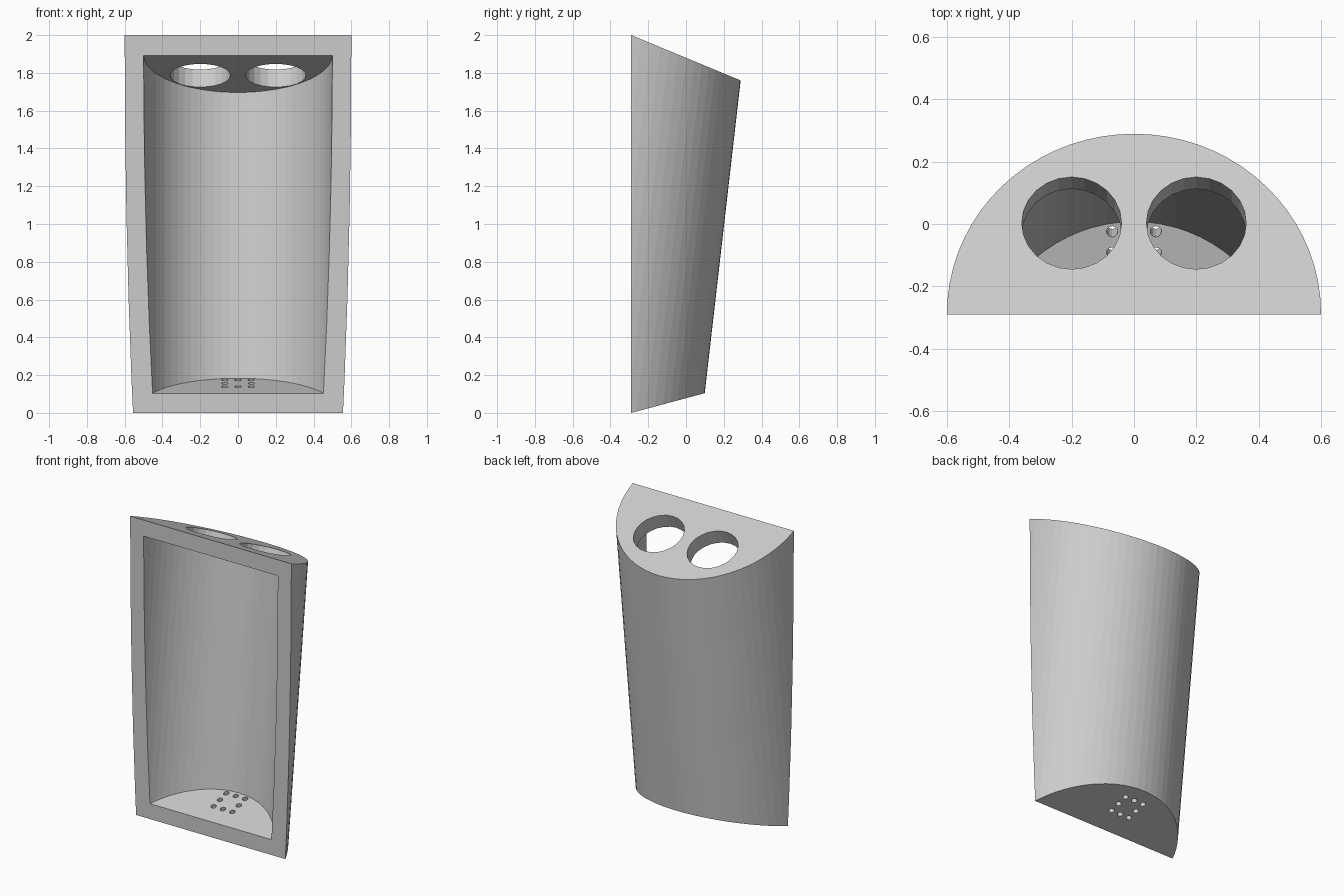
import bpy, bmesh, math
from mathutils import Matrix, Vector

cube = bpy.data.objects.get("Cube")
if cube:
    bpy.data.objects.remove(cube, do_unlink=True)

FRONT = -0.29                    # y of the flat front face
LEAN = math.radians(6.55)        # backward lean of the round shell
TOP = math.radians(22.5)         # slope of the lid
BASE = math.radians(15)          # slope of the floor
WALL = 0.1

grey = bpy.data.materials.new("light grey")
grey.use_nodes = True
colour = (0.6, 0.6, 0.6, 1)
grey.diffuse_color = colour
grey.node_tree.nodes["Principled BSDF"].inputs["Base Color"].default_value = colour


def finish(bm, name):
    bmesh.ops.recalc_face_normals(bm, faces=bm.faces)
    mesh = bpy.data.meshes.new(name)
    bm.to_mesh(mesh)
    bm.free()
    mesh.materials.append(grey)
    obj = bpy.data.objects.new(name, mesh)
    bpy.context.collection.objects.link(obj)
    return obj


def cylinder(bm, radius, depth, sides, centre, tilt):
    bmesh.ops.create_cone(
        bm, cap_ends=True, segments=sides, radius1=radius, radius2=radius, depth=depth,
        matrix=Matrix.Translation(centre) @ Matrix.Rotation(tilt, 4, 'X'))


def leaning_shell(name, radius, front, inset):
    """Leaning cylinder trimmed by the front, lid and floor planes."""
    bm = bmesh.new()
    cylinder(bm, radius, 4, 72, (0, -0.287 - math.tan(LEAN), 1), -LEAN)
    up = Vector((0, math.sin(TOP), math.cos(TOP)))
    down = Vector((0, math.sin(BASE), -math.cos(BASE)))
    planes = [(Vector((0, front, 0)), Vector((0, -1, 0))),
              (Vector((0, FRONT, 2)) - up * inset, up),
              (Vector((0, FRONT, 0)) - down * inset, down)]
    for point, normal in planes:
        cut = bmesh.ops.bisect_plane(
            bm, geom=bm.verts[:] + bm.edges[:] + bm.faces[:],
            plane_co=point, plane_no=normal, clear_outer=True)
        rim = [e for e in cut["geom_cut"] if isinstance(e, bmesh.types.BMEdge)]
        bmesh.ops.edgeloop_fill(bm, edges=rim)
    return finish(bm, name)


def carve(target, cutter):
    cutter.hide_render = True
    mod = target.modifiers.new("carve", 'BOOLEAN')
    mod.operation = 'DIFFERENCE'
    mod.solver = 'EXACT'
    mod.object = cutter
    bpy.context.view_layer.objects.active = target
    bpy.ops.object.modifier_apply(modifier=mod.name)
    bpy.data.objects.remove(cutter, do_unlink=True)


# Half-round holder body and its open-fronted cavity
holder = leaning_shell("holder_body", 0.6, FRONT, 0)
carve(holder, leaning_shell("cavity_cutter", 0.5, FRONT - 0.06, WALL))

# Two large round openings, square to the lid
bm = bmesh.new()
lid_y = 0.003
lid_z = 2 - math.tan(TOP) * (lid_y - FRONT)
for side in (-1, 1):
    cylinder(bm, 0.16, 0.3, 24, (side * 0.2, lid_y, lid_z), -TOP)
carve(holder, finish(bm, "lid_hole_cutter"))

# Ring of eight drain holes, square to the floor
bm = bmesh.new()
for i in (-1, 0, 1):
    for j in (-1, 0, 1):
        if i or j:
            y = -0.092 + j * 0.07 * math.cos(BASE)
            z = WALL / math.cos(BASE) + math.tan(BASE) * (y - FRONT)
            cylinder(bm, 0.018, 0.3, 12, (i * 0.07, y, z), BASE)
carve(holder, finish(bm, "drain_hole_cutter"))
